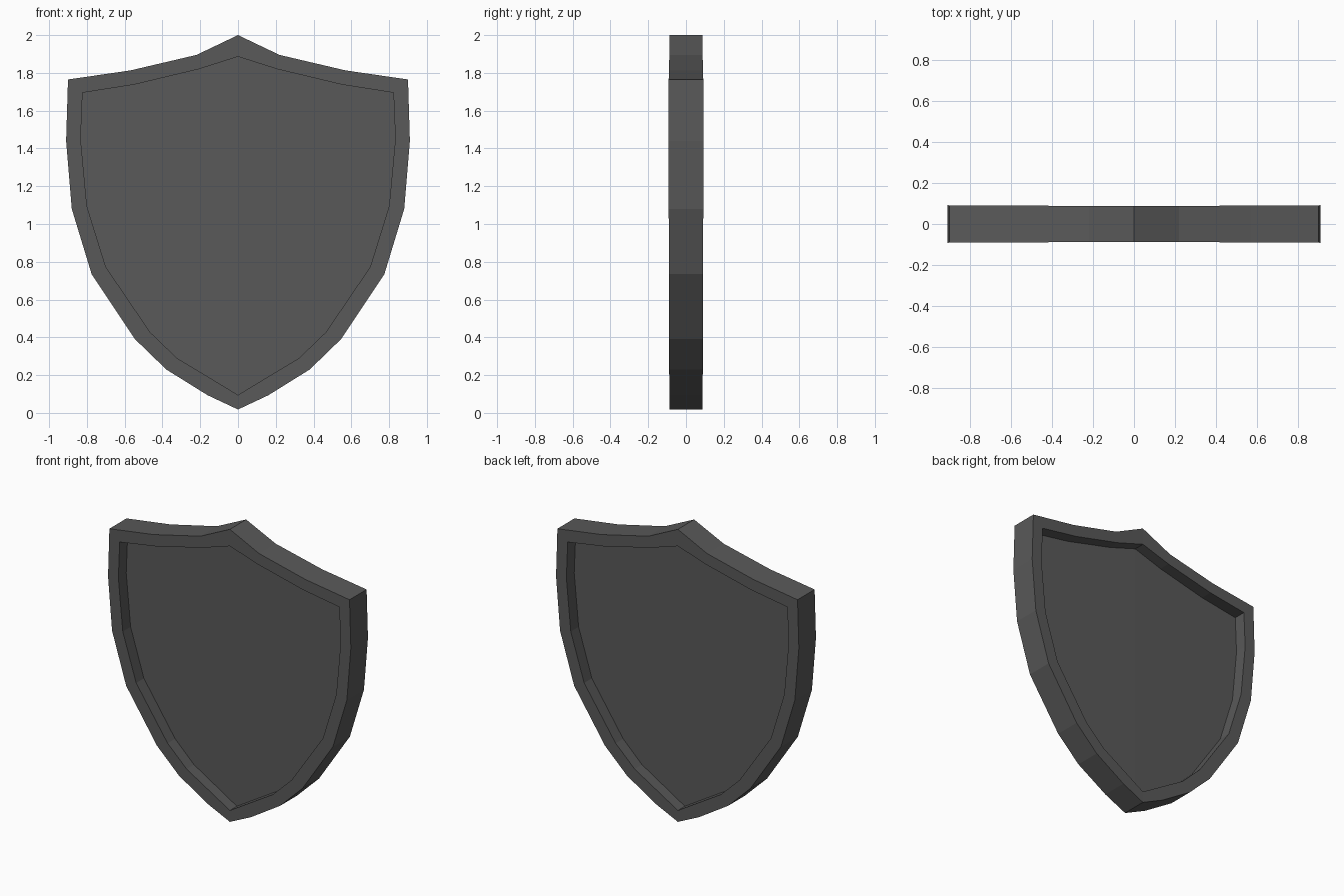
import bpy, bmesh

if "Cube" in bpy.data.objects:
    bpy.data.objects.remove(bpy.data.objects["Cube"])

# Right half of the outer silhouette and of the inner rim edge (x, z), top to bottom
OUTER = [(0, 2.0), (0.22, 1.895), (0.57, 1.813), (0.90, 1.765), (0.91, 1.44),
         (0.88, 1.08), (0.775, 0.735), (0.545, 0.39), (0.38, 0.23),
         (0.16, 0.093), (0, 0.018)]
INNER = [(0, 1.886), (0.207, 1.82), (0.55, 1.738), (0.823, 1.695), (0.833, 1.45),
         (0.80, 1.095), (0.70, 0.773), (0.465, 0.427), (0.323, 0.29),
         (0.137, 0.178), (0, 0.095)]


def rim_depth(x):
    return 0.087 + 0.005 * x


def panel_depth(x):
    return 0.012 - 0.006 * x


bm = bmesh.new()


def row(points, depth, side):
    return [bm.verts.new((x, side * depth(x), z)) for x, z in points]


def bridge(a, b):
    for i in range(len(a) - 1):
        bm.faces.new((a[i], a[i + 1], b[i + 1], b[i]))


# Rim face, recess wall and sunken panel on the front and the back
outer_rows = []
for side in (-1, 1):
    outer = row(OUTER, rim_depth, side)
    lip = row(INNER, rim_depth, side)
    floor = row(INNER, panel_depth, side)
    bridge(outer, lip)
    bridge(lip, floor)
    bm.faces.new(floor)
    outer_rows.append(outer)

# Outside edge of the shield
bridge(*outer_rows)

# Mirror the half across the centre line
half = bm.verts[:] + bm.edges[:] + bm.faces[:]
bmesh.ops.mirror(bm, geom=half, axis='X', merge_dist=0.0001)
bmesh.ops.remove_doubles(bm, verts=bm.verts[:], dist=0.0001)
bmesh.ops.recalc_face_normals(bm, faces=bm.faces[:])

mesh = bpy.data.meshes.new("shield")
bm.to_mesh(mesh)
bm.free()
shield = bpy.data.objects.new("shield", mesh)
bpy.context.collection.objects.link(shield)

# Dark grey metal
dark = bpy.data.materials.new("dark_grey")
dark.diffuse_color = (0.1, 0.1, 0.1, 1)
dark.use_nodes = True
dark.node_tree.nodes["Principled BSDF"].inputs["Base Color"].default_value = dark.diffuse_color
mesh.materials.append(dark)
